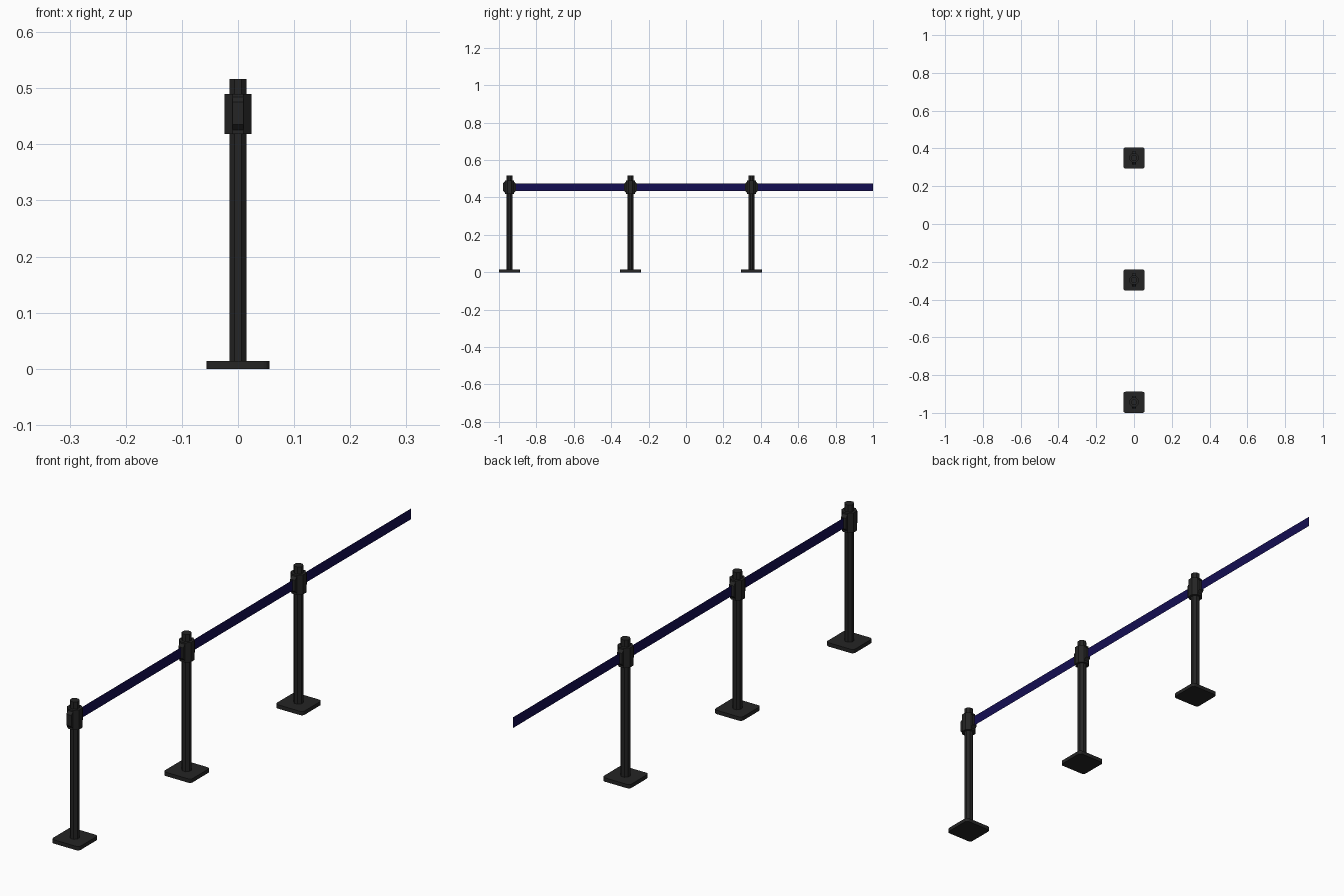
import bpy, bmesh, math

if "Cube" in bpy.data.objects:
    bpy.data.objects.remove(bpy.data.objects["Cube"])


def material(name, color):
    m = bpy.data.materials.new(name)
    m.diffuse_color = color
    m.use_nodes = True
    m.node_tree.nodes["Principled BSDF"].inputs["Base Color"].default_value = m.diffuse_color
    return m


BLACK = material("black_plastic", (0.018, 0.018, 0.018, 1))
NAVY = material("navy_webbing", (0.007, 0.004, 0.085, 1))


def finish(name, bm, loc, mat):
    bmesh.ops.recalc_face_normals(bm, faces=bm.faces)
    me = bpy.data.meshes.new(name)
    bm.to_mesh(me)
    bm.free()
    me.materials.append(mat)
    ob = bpy.data.objects.new(name, me)
    ob.location = loc
    bpy.context.collection.objects.link(ob)
    return ob


def prism(name, outline, depth, loc, mat, axis="z"):
    """Extrude a closed outline along z (xy outline) or x (yz outline)."""
    bm = bmesh.new()
    pts = [(a, b, 0) if axis == "z" else (-depth / 2, a, b) for a, b in outline]
    face = bm.faces.new([bm.verts.new(p) for p in pts])
    new = bmesh.ops.extrude_face_region(bm, geom=[face])["geom"]
    vec = (0, 0, depth) if axis == "z" else (depth, 0, 0)
    bmesh.ops.translate(bm, vec=vec, verts=[v for v in new if isinstance(v, bmesh.types.BMVert)])
    return finish(name, bm, loc, mat)


def octagon(half_width):
    r = half_width / math.cos(math.pi / 8)
    return [(r * math.cos((i + .5) * math.pi / 4), r * math.sin((i + .5) * math.pi / 4)) for i in range(8)]


def chamfered(a, b, c):
    """Rectangle of half sizes a, b with corners cut by c."""
    return [(a, c - b), (a, b - c), (a - c, b), (c - a, b),
            (-a, b - c), (-a, c - b), (c - a, -b), (a - c, -b)]


# Square base with softened corners
def rounded_square(half, r, steps=3):
    pts = []
    for q in range(4):
        a0 = q * math.pi / 2
        cx = (half - r) * (1 if q in (0, 3) else -1)
        cy = (half - r) * (1 if q in (0, 1) else -1)
        for s in range(steps + 1):
            a = a0 + s * math.pi / 2 / steps
            pts.append((cx + r * math.cos(a), cy + r * math.sin(a)))
    return pts


posts = [-0.944, -0.297, 0.35]
for i, y in enumerate(posts, 1):
    prism(f"base_{i}", rounded_square(0.056, 0.011), 0.014, (0, y, 0), BLACK)
    # Octagonal pole, running through the collar to the cap
    prism(f"pole_{i}", octagon(0.0155), 0.502, (0, y, 0.014), BLACK)
    # Belt collar and the clip housing on its front and back
    prism(f"collar_{i}", octagon(0.0245), 0.072, (0, y, 0.418), BLACK)
    prism(f"belt_clip_{i}", chamfered(0.034, 0.03, 0.01), 0.02, (0, y, 0.455), BLACK, "x")

# Flat belt spans between posts, the last one running free to the end
for i, (y0, y1) in enumerate(zip(posts, posts[1:] + [1.0]), 1):
    bm = bmesh.new()
    end = y1 if y1 == 1.0 else y1 - 0.03
    corners = [(0, y0 + 0.03, 0.435), (0, end, 0.435), (0, end, 0.474), (0, y0 + 0.03, 0.474)]
    bm.faces.new([bm.verts.new(c) for c in corners])
    finish(f"belt_{i}", bm, (0, 0, 0), NAVY)
